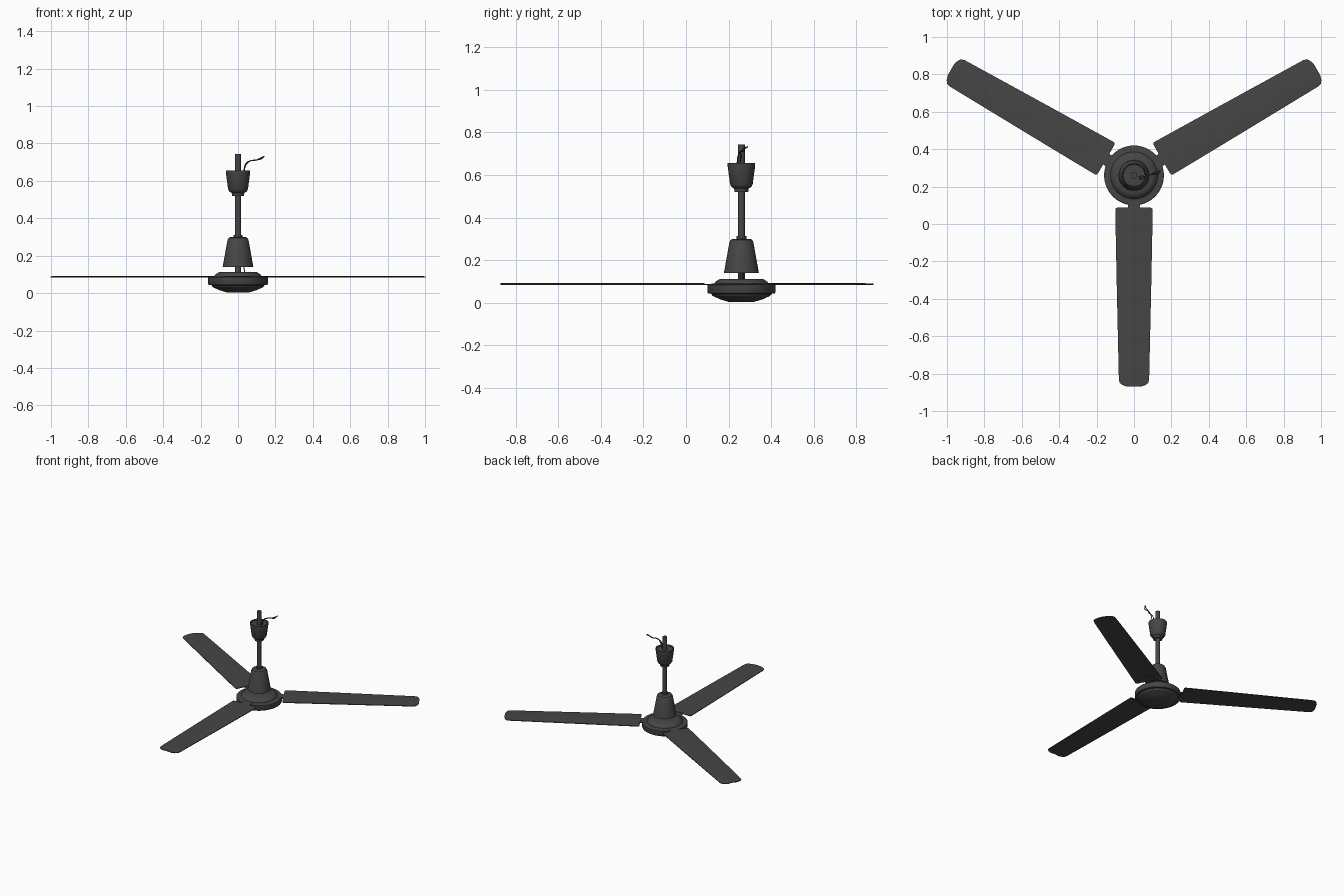
import bpy, bmesh, math
from mathutils import Matrix, Vector

cube = bpy.data.objects.get("Cube")
if cube:
    bpy.data.objects.remove(cube, do_unlink=True)

AXIS_Y = 0.26      # the fan axis sits behind the middle because of the long front blade
BLADE_Z = 0.087

metal = bpy.data.materials.new("charcoal_metal")
metal.use_nodes = True
colour = (0.06, 0.06, 0.06, 1)
metal.diffuse_color = colour
metal.node_tree.nodes["Principled BSDF"].inputs["Base Color"].default_value = colour


def finish(bm, name, angle=30):
    bmesh.ops.recalc_face_normals(bm, faces=bm.faces)
    mesh = bpy.data.meshes.new(name)
    bm.to_mesh(mesh)
    bm.free()
    obj = bpy.data.objects.new(name, mesh)
    obj.location.y = AXIS_Y
    mesh.materials.append(metal)
    bpy.context.collection.objects.link(obj)
    bpy.ops.object.select_all(action='DESELECT')
    obj.select_set(True)
    bpy.context.view_layer.objects.active = obj
    bpy.ops.object.shade_smooth_by_angle(angle=math.radians(angle))
    return obj


def lathe(name, profile, sides=32):
    """Spin a (radius, height) profile about the fan axis."""
    bm = bmesh.new()
    verts = [bm.verts.new((r, 0, z)) for r, z in profile]
    edges = [bm.edges.new(pair) for pair in zip(verts, verts[1:])]
    bmesh.ops.spin(bm, geom=verts + edges, axis=(0, 0, 1), cent=(0, 0, 0),
                   angle=math.tau, steps=sides, use_duplicate=False)
    bmesh.ops.remove_doubles(bm, verts=bm.verts, dist=1e-5)
    return finish(bm, name)


def plate(name, outline, z, thickness, turn, sag=0.0):
    """Extrude a mirrored (half width, reach) outline and turn it about the axis."""
    bm = bmesh.new()
    rows = []
    for w, r in outline:
        rows.append([bm.verts.new((w * k, -r, z - sag * k * k)) for k in (-1, -0.5, 0, 0.5, 1)])
    for a, b in zip(rows, rows[1:]):
        for i in range(4):
            bm.faces.new((a[i], a[i + 1], b[i + 1], b[i]))
    solid = bmesh.ops.extrude_face_region(bm, geom=bm.faces[:])
    moved = [v for v in solid["geom"] if isinstance(v, bmesh.types.BMVert)]
    bmesh.ops.translate(bm, verts=moved, vec=(0, 0, thickness))
    bm.transform(Matrix.Rotation(turn, 4, 'Z'))
    return finish(bm, name)


def wire(name, points, radius=0.003):
    curve = bpy.data.curves.new(name, 'CURVE')
    curve.dimensions = '3D'
    curve.bevel_depth = radius
    curve.bevel_resolution = 1
    curve.resolution_u = 6
    curve.use_fill_caps = True
    curve.materials.append(metal)
    spline = curve.splines.new('BEZIER')
    spline.bezier_points.add(len(points) - 1)
    for bp, p in zip(spline.bezier_points, points):
        bp.co = Vector(p)
        bp.handle_left_type = bp.handle_right_type = 'AUTO'
    obj = bpy.data.objects.new(name, curve)
    obj.location.y = AXIS_Y
    bpy.context.collection.objects.link(obj)


# Motor housing: shallow bowl below, drum, stepped cover on top
lathe("motor_housing", [
    (0, 0.004), (0.06, 0.004), (0.10, 0.016), (0.135, 0.032), (0.142, 0.042),
    (0.157, 0.044), (0.16, 0.05), (0.16, 0.084), (0.155, 0.088), (0.126, 0.090),
    (0.122, 0.098), (0.108, 0.108), (0.10, 0.112), (0.04, 0.112), (0, 0.112)], 48)

# Hanging rod with its collars
lathe("down_rod", [(0, 0.10), (0.017, 0.10), (0.017, 0.743), (0, 0.743)], 24)
lathe("rod_collar", [(0.017, 0.295), (0.023, 0.295), (0.023, 0.312), (0.017, 0.312)], 24)

# Lower bell cover, open underneath
lathe("lower_canopy", [
    (0.074, 0.14), (0.082, 0.14), (0.056, 0.285), (0.05, 0.295), (0.04, 0.30),
    (0.016, 0.30), (0.016, 0.29), (0.046, 0.285), (0.074, 0.14)])

# Ceiling cup, with a recessed top and a stepped neck
lathe("upper_canopy", [
    (0.016, 0.645), (0.058, 0.645), (0.060, 0.655), (0.065, 0.655), (0.065, 0.645),
    (0.053, 0.555), (0.046, 0.543), (0.034, 0.536), (0.032, 0.520), (0.016, 0.520)])

# Three blades, each on a short bracket with two screws
BLADE = [(0.085, 0.172), (0.096, 0.174), (0.10, 0.182), (0.099, 0.25), (0.092, 0.60),
         (0.081, 1.09), (0.076, 1.11), (0.06, 1.122), (0.035, 1.13)]
BRACKET = [(0.05, 0.13), (0.033, 0.155), (0.033, 0.18), (0.05, 0.20), (0.05, 0.24)]
for i, side in enumerate(("front", "left", "right")):
    turn = i * math.tau / 3
    plate(f"{side}_blade", BLADE, BLADE_Z, 0.005, turn, 0.003)
    plate(f"{side}_bracket", BRACKET, BLADE_Z - 0.004, 0.006, turn)

# Loose supply wires from the cup, and short leads by the motor
for k in (0, 1):
    d = k * 0.012
    wire(f"supply_wire_{k + 1}", [
        (0.03, -0.02 + d, 0.645), (0.045, -0.015 + d, 0.69 + d / 2),
        (0.07, -0.002 - d / 2, 0.708), (0.10, 0.006 + d / 2, 0.712),
        (0.125, 0.005 + d, 0.718 + d / 2), (0.14, 0.018 + d, 0.732)])
    wire(f"motor_lead_{k + 1}", [
        (0.035, -0.006 + d, 0.11), (0.032, -0.006 + d, 0.135), (0.02, -0.003 + d / 2, 0.17)])
